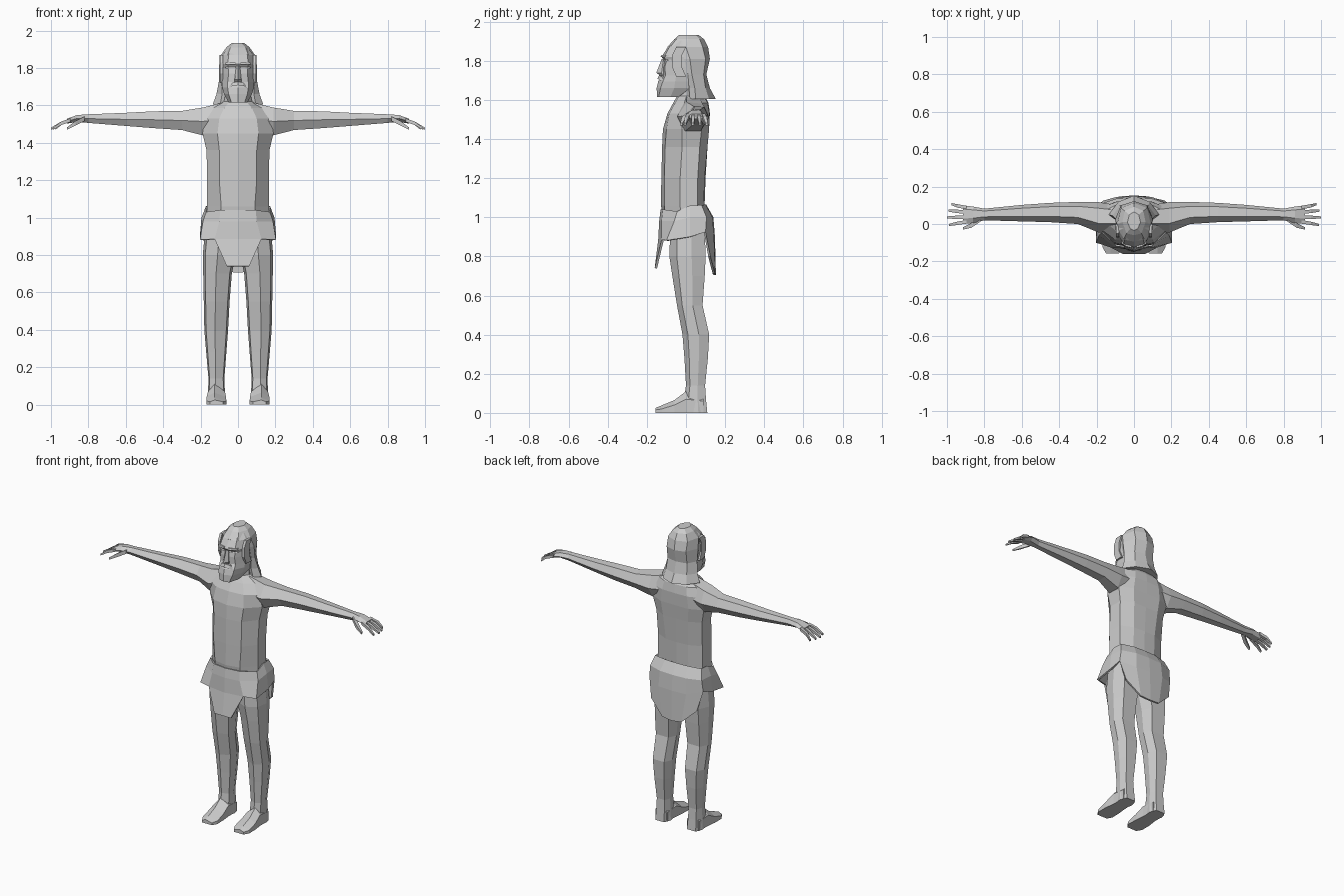
import bpy, bmesh, math
from mathutils import Vector

clay = bpy.data.materials.new("clay_grey")
clay.diffuse_color = (0.6, 0.6, 0.6, 1)


def make(name, verts, faces, mirror=False, recalc=True):
    me = bpy.data.meshes.new(name)
    me.from_pydata(verts, [], faces)
    me.materials.append(clay)
    if recalc:
        bm = bmesh.new()
        bm.from_mesh(me)
        bmesh.ops.recalc_face_normals(bm, faces=bm.faces)
        bm.to_mesh(me)
        bm.free()
    ob = bpy.data.objects.new(name, me)
    bpy.context.collection.objects.link(ob)
    if mirror:
        ob.modifiers.new("mirror", 'MIRROR').use_mirror_merge = False
    return ob


def loft(name, rings, mirror=False):
    """Skin a row of closed rings and cap both ends."""
    n = len(rings[0])
    verts = [p for r in rings for p in r]
    faces = [(k * n + i, k * n + (i + 1) % n, (k + 1) * n + (i + 1) % n, (k + 1) * n + i)
             for k in range(len(rings) - 1) for i in range(n)]
    faces += [tuple(range(n)), tuple(range(len(verts) - n, len(verts)))]
    return make(name, verts, faces, mirror)


def symmetric(half, z):
    """Full ring from the right half, listed front centre to back centre."""
    pts = [(x, y, z) for x, y in half]
    return pts + [(-x, y, z) for x, y, z in reversed(pts[1:-1])]


def tube(name, path, sides=4, mirror=True):
    """Tapered limb through (x, y, z, radius) points, running along x."""
    rings = []
    for x, y, z, r in path:
        rings.append([(x, y + r * math.cos(math.tau * (i + .5) / sides),
                       z + r * math.sin(math.tau * (i + .5) / sides)) for i in range(sides)])
    return loft(name, rings, mirror)


# Torso, ending in the neck
torso = [
    (0.90, [(0, -.10), (.09, -.10), (.17, -.02), (.16, .06), (.08, .10), (0, .11)]),
    (1.06, [(0, -.128), (.09, -.11), (.165, -.03), (.16, .06), (.08, .09), (0, .095)]),
    (1.20, [(0, -.126), (.10, -.11), (.165, -.03), (.16, .06), (.08, .095), (0, .10)]),
    (1.36, [(0, -.122), (.10, -.107), (.168, -.02), (.165, .07), (.09, .11), (0, .11)]),
    (1.45, [(0, -.118), (.11, -.10), (.19, -.02), (.185, .08), (.10, .118), (0, .118)]),
    (1.53, [(0, -.095), (.10, -.085), (.175, -.03), (.175, .09), (.09, .12), (0, .122)]),
    (1.585, [(0, -.065), (.075, -.055), (.14, .0), (.14, .08), (.08, .11), (0, .115)]),
    (1.62, [(0, -.045), (.045, -.035), (.075, .01), (.07, .06), (.04, .09), (0, .095)]),
    (1.68, [(0, -.04), (.04, -.03), (.065, .01), (.06, .05), (.04, .08), (0, .085)]),
]
loft("torso", [symmetric(h, z) for z, h in torso])

# Arm and palm: x, front y, back y, bottom z, top z
arm = [(.08, -.04, .10, 1.44, 1.615), (.19, -.045, .117, 1.44, 1.588), (.30, .0, .118, 1.468, 1.57),
       (.45, .01, .113, 1.478, 1.568), (.60, .014, .102, 1.49, 1.56), (.80, .02, .082, 1.506, 1.552),
       (.86, .005, .093, 1.512, 1.548), (.915, .0, .10, 1.502, 1.528)]
rings = []
for x, y0, y1, z0, z1 in arm:
    w, h = y1 - y0, z1 - z0
    rings.append([(x, y0, z0 + .5 * h), (x, y0 + .25 * w, z0), (x, y0 + .75 * w, z0),
                  (x, y1, z0 + .45 * h), (x, y0 + .8 * w, z1 - .05 * h), (x, y0 + .3 * w, z1)])
loft("arm", rings, True)

# Fingers and thumb
for i, (y, ty, tx) in enumerate([(.012, -.005, .988), (.037, .035, 1.0), (.063, .072, .993), (.088, .106, .975)]):
    tube("finger_%d" % (i + 1), [(.895, y, 1.521, .013), (.945, (y + ty) / 2, 1.504, .013),
                                 (tx, ty, 1.475, .008)])
tube("thumb", [(.82, .025, 1.528, .017), (.87, -.008, 1.503, .017), (.915, -.024, 1.475, .009)])

# Legs: z, inner x, outer x, front y, back y
leg = [(.95, .01, .175, -.08, .10), (.80, .012, .188, -.085, .105), (.70, .033, .186, -.07, .10),
       (.55, .045, .183, -.046, .088), (.40, .053, .18, -.018, .122), (.28, .062, .17, -.008, .115),
       (.14, .073, .158, .0, .10), (.07, .07, .16, -.01, .105), (0, .066, .163, -.01, .112)]
rings = []
for z, x0, x1, y0, y1 in leg:
    cx, cy, a, b = (x0 + x1) / 2, (y0 + y1) / 2, (x1 - x0) / 2, (y1 - y0) / 2
    rings.append([(cx + a * u, cy + b * v, z) for u, v in
                  [(0.1, -1), (.85, -.6), (1, .2), (.65, .95), (-.65, .95), (-1, .2), (-.85, -.6)]])
loft("leg", rings, True)

# Feet: y, inner x, outer x, side height, ridge height
foot = [(.09, .072, .158, .06, .10), (.0, .07, .16, .07, .11), (-.06, .064, .168, .04, .065),
        (-.125, .062, .168, .02, .038), (-.157, .08, .15, .015, .025)]
loft("foot", [[(a, y, 0), (b, y, 0), (b, y, s), ((a + b) / 2 + .01, y, h), (a, y, s)]
              for y, a, b, s, h in foot], True)

# Loincloth: columns from front centre to back centre, each top to hem
cols = [
    [(0, -.13, 1.04), (0, -.137, .98), (0, -.142, .885), (0, -.16, .74)],
    [(.095, -.118, 1.04), (.10, -.125, .98), (.125, -.125, .885), (.06, -.16, .74)],
    [(.17, -.045, 1.03), (.187, -.06, .98), (.203, -.10, .882)],
    [(.172, .02, 1.06), (.195, .02, 1.0), (.204, .02, .90)],
    [(.167, .08, 1.062), (.187, .105, 1.0), (.195, .10, .925), (.165, .125, .80)],
    [(.08, .10, 1.065), (.095, .135, 1.0), (.10, .143, .90), (.07, .148, .712)],
    [(0, .103, 1.065), (0, .14, 1.0), (0, .148, .90), (0, .153, .705)],
]
cols += [[(-x, y, z) for x, y, z in c] for c in reversed(cols[1:-1])]
verts, index = [], {}
for i, c in enumerate(cols):
    for j, p in enumerate(c):
        index[i, j] = len(verts)
        verts.append(p)
faces = []
for i in range(len(cols)):
    k = (i + 1) % len(cols)
    for j in range(min(len(cols[i]), len(cols[k])) - 1):
        faces.append((index[i, j], index[i, j + 1], index[k, j + 1], index[k, j]))
cloth = make("loincloth", verts, faces, recalc=False)
thick = cloth.modifiers.new("thickness", 'SOLIDIFY')
thick.thickness, thick.offset = .012, -1

# Head with beard
head = [
    (1.615, [(0, -.148), (.035, -.14), (.05, -.08), (.05, -.04), (0, -.03)]),
    (1.66, [(0, -.15), (.05, -.13), (.075, -.06), (.075, .02), (0, .06)]),
    (1.695, [(0, -.142), (.055, -.118), (.084, -.055), (.08, .03), (0, .07)]),
    (1.725, [(0, -.118), (.055, -.105), (.087, -.05), (.085, .03), (0, .08)]),
    (1.77, [(0, -.116), (.05, -.108), (.089, -.045), (.088, .03), (0, .09)]),
    (1.80, [(0, -.112), (.05, -.10), (.089, -.045), (.088, .03), (0, .09)]),
    (1.82, [(0, -.125), (.055, -.112), (.09, -.045), (.088, .03), (0, .09)]),
    (1.87, [(0, -.093), (.05, -.085), (.082, -.035), (.08, .03), (0, .08)]),
    (1.91, [(0, -.05), (.035, -.045), (.05, -.02), (.05, .03), (0, .06)]),
]
loft("head", [symmetric(h, z) for z, h in head])

# Long hair, open around the face
hair = [
    (1.605, [(0, .03), (.095, .02), (.135, .05), (.085, .118), (0, .152)]),
    (1.66, [(0, .02), (.085, .015), (.115, .045), (.075, .10), (0, .122)]),
    (1.73, [(0, .0), (.088, .01), (.102, .03), (.07, .09), (0, .104)]),
    (1.81, [(0, -.02), (.09, -.01), (.102, .02), (.07, .10), (0, .122)]),
    (1.87, [(0, -.095), (.055, -.08), (.09, .0), (.07, .085), (0, .113)]),
    (1.91, [(0, -.06), (.04, -.05), (.062, .01), (.05, .07), (0, .092)]),
    (1.932, [(0, -.035), (.02, -.025), (.035, .01), (.025, .05), (0, .065)]),
]
loft("hair", [symmetric(h, z) for z, h in hair])

# Hair locks framing the cheeks
loft("side_lock", [[(.08, y, z), (.08, y + .05, z), (.098, y + .05, z), (.096, y, z)]
                   for y, z in [(-.05, 1.72), (-.072, 1.77), (-.07, 1.83), (-.05, 1.87)]], True)

# Nose, moustache, brows and lids
loft("nose", [symmetric(h, z) for z, h in [
    (1.725, [(0, -.132), (.018, -.12), (.016, -.10), (0, -.10)]),
    (1.738, [(0, -.152), (.018, -.125), (.016, -.10), (0, -.10)]),
    (1.81, [(0, -.124), (.01, -.115), (.008, -.10), (0, -.10)])]])
loft("moustache", [[(x, y, z), (x, y + .03, z), (x, y + .03, z + h), (x, y + .008, z + h)]
                   for x, y, z, h in [(0, -.146, 1.708, .018), (.03, -.136, 1.703, .018),
                                      (.05, -.118, 1.69, .01)]], True)
for name, z, y, h in [("brow", 1.819, -.13, .01), ("eyelid", 1.798, -.117, .008)]:
    loft(name, [[(x, yy, z), (x, yy + .03, z), (x, yy + .03, z + h), (x, yy + .004, z + h)]
                for x, yy in [(.014, y), (.04, y + .006), (.066, y + .022)]], True)
